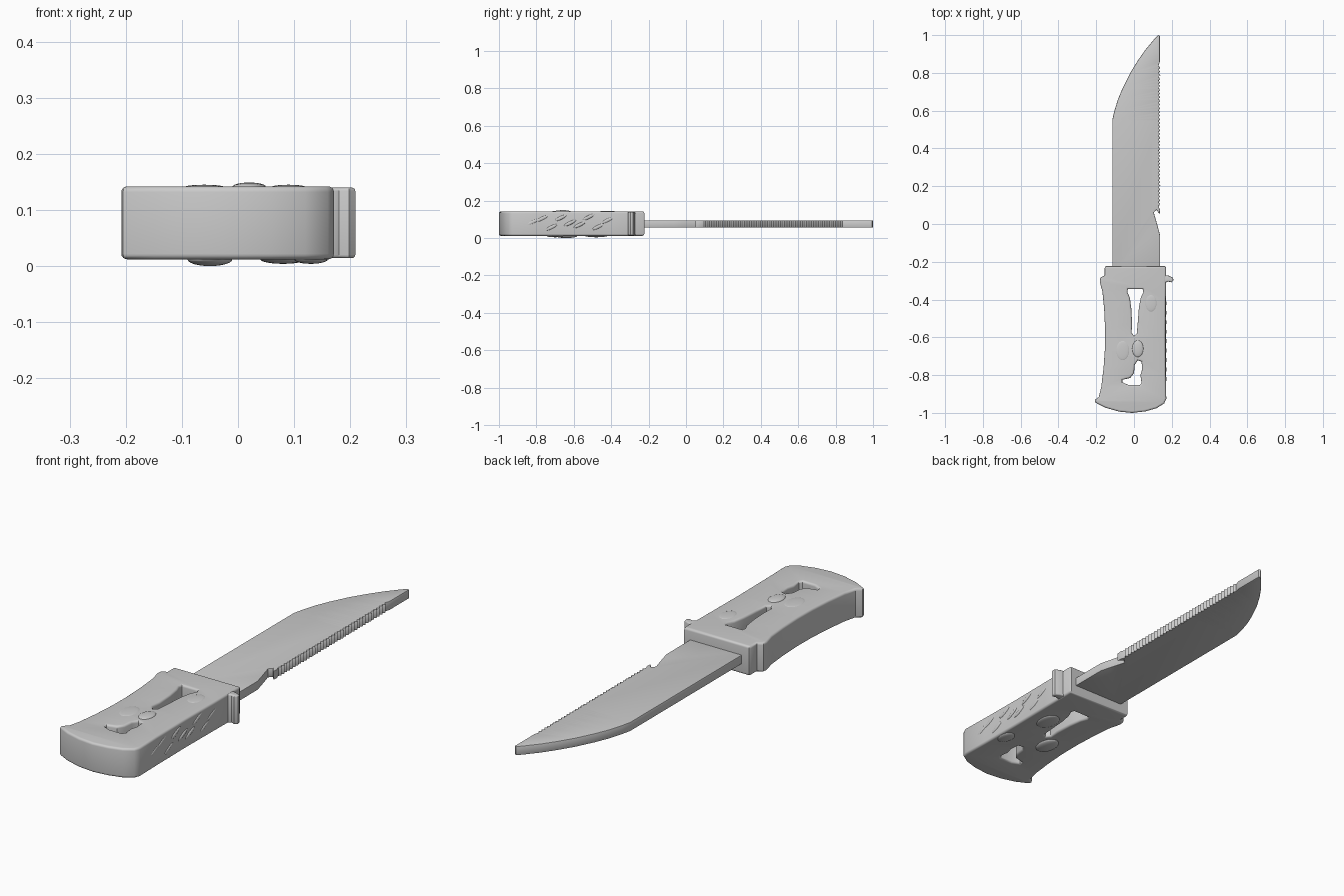
import bpy, bmesh, math
from mathutils import Matrix

cube = bpy.data.objects.get("Cube")
if cube:
    bpy.data.objects.remove(cube, do_unlink=True)

grey = bpy.data.materials.new("plain grey")
grey.use_nodes = True
colour = (0.6, 0.6, 0.6, 1)
grey.diffuse_color = colour
grey.node_tree.nodes["Principled BSDF"].inputs["Base Color"].default_value = colour


def finish(ob, angle):
    """Assign the material and shade smoothly, keeping sharp edges."""
    ob.data.materials.clear()
    ob.data.materials.append(grey)
    bpy.ops.object.select_all(action='DESELECT')
    ob.select_set(True)
    bpy.context.view_layer.objects.active = ob
    bpy.ops.object.shade_smooth_by_angle(angle=math.radians(angle))


def slab(name, loops, z0, z1, round_edge, steps):
    """Extrude flat outlines (first is the rim, the rest are holes) with rounded edges."""
    cu = bpy.data.curves.new(name, 'CURVE')
    cu.dimensions = '2D'
    cu.fill_mode = 'BOTH'
    cu.extrude = (z1 - z0) / 2 - round_edge
    cu.bevel_depth = round_edge
    cu.bevel_resolution = steps
    cu.offset = -round_edge
    for loop in loops:
        sp = cu.splines.new('POLY')
        sp.points.add(len(loop) - 1)
        for p, (x, y) in zip(sp.points, loop):
            p.co = (x, y, 0, 1)
        sp.use_cyclic_u = True
    ob = bpy.data.objects.new(name, cu)
    ob.location.z = (z0 + z1) / 2
    bpy.context.collection.objects.link(ob)
    bpy.ops.object.select_all(action='DESELECT')
    ob.select_set(True)
    bpy.context.view_layer.objects.active = ob
    bpy.ops.object.convert(target='MESH')
    ob = bpy.context.object
    bm = bmesh.new()
    bm.from_mesh(ob.data)
    bmesh.ops.remove_doubles(bm, verts=bm.verts, dist=0.0001)
    bmesh.ops.recalc_face_normals(bm, faces=bm.faces)
    bm.to_mesh(ob.data)
    bm.free()
    finish(ob, 35)
    return ob


# Blade: straight edge, curved tip, saw-toothed edge and a hooked notch
blade = [(-0.115, -0.26), (0.138, -0.26), (0.138, -0.06), (0.125, -0.01), (0.105, 0.06),
         (0.118, 0.075), (0.136, 0.052), (0.138, 0.075), (0.13, 0.095)]
teeth = 38
for i in range(teeth):
    y = 0.1 + 0.0195 * i
    blade += [(0.139, y + 0.005), (0.130, y + 0.0165)]
blade += [(0.137, 0.86), (0.137, 0.995), (0.128, 1.0), (0.11, 0.982), (0.06, 0.922),
          (0.02, 0.865), (-0.02, 0.8), (-0.06, 0.72), (-0.085, 0.66), (-0.105, 0.595), (-0.115, 0.55)]
slab("blade", [blade], 0.055, 0.095, 0.004, 1)

# Handle: flared pommel, concave grip, squared collar and two cut-outs
handle = [(-0.15, -0.223), (-0.155, -0.232), (-0.155, -0.272), (-0.178, -0.284), (-0.181, -0.305),
          (-0.167, -0.36), (-0.158, -0.45), (-0.153, -0.56), (-0.154, -0.66), (-0.161, -0.76),
          (-0.173, -0.86), (-0.186, -0.915), (-0.208, -0.932), (-0.205, -0.945), (-0.15, -0.973),
          (-0.08, -0.993), (-0.01, -1.0), (0.06, -0.992), (0.12, -0.975), (0.16, -0.95),
          (0.171, -0.925), (0.168, -0.8), (0.166, -0.6), (0.168, -0.4), (0.17, -0.232), (0.165, -0.223)]
slot = [(-0.032, -0.345), (0.046, -0.345), (0.05, -0.36), (0.036, -0.39), (0.026, -0.44), (0.02, -0.52),
        (0.015, -0.58), (0.0, -0.592), (-0.013, -0.575), (-0.01, -0.53), (-0.014, -0.45),
        (-0.022, -0.39), (-0.035, -0.36)]
finger_hole = [(0.02, -0.722), (0.04, -0.728), (0.043, -0.77), (0.034, -0.80), (0.04, -0.842),
               (0.03, -0.853), (-0.03, -0.852), (-0.062, -0.838), (-0.062, -0.825), (-0.02, -0.815),
               (0.0, -0.79), (0.004, -0.745)]
slab("handle", [handle, slot, finger_hole], 0.012, 0.142, 0.010, 3)

# Guard lug projecting from the collar
lug = [(0.15, -0.268), (0.185, -0.274), (0.206, -0.284), (0.209, -0.298), (0.198, -0.309),
       (0.18, -0.304), (0.165, -0.312), (0.15, -0.31)]
slab("guard_lug", [lug], 0.014, 0.140, 0.006, 2)


def bump(name, x, y, z, sx, sy, sz, turn=0.0):
    """Shallow rounded swelling on the grip surface."""
    me = bpy.data.meshes.new(name)
    bm = bmesh.new()
    bmesh.ops.create_uvsphere(bm, u_segments=20, v_segments=12, radius=1)
    bmesh.ops.transform(bm, verts=bm.verts, matrix=Matrix.Translation((x, y, z)) @
                        Matrix.Rotation(turn, 4, 'X') @ Matrix.Diagonal((sx, sy, sz, 1)))
    bm.to_mesh(me)
    bm.free()
    ob = bpy.data.objects.new(name, me)
    bpy.context.collection.objects.link(ob)
    finish(ob, 60)


# Worn texture: low swellings on both faces and slanted ridges along the grip side
for i, (x, y, r) in enumerate([(0.02, -0.66, 0.03), (-0.06, -0.67, 0.035), (0.09, -0.42, 0.03)]):
    bump(f"top_swelling_{i + 1}", x, y, 0.141, r, r * 1.5, 0.008 if i == 0 else 0.004)
for i, (x, y, r) in enumerate([(-0.05, -0.64, 0.04), (0.08, -0.48, 0.04), (0.13, -0.7, 0.03)]):
    bump(f"underside_swelling_{i + 1}", x, y, 0.012, r, r * 1.5, 0.012 if i == 0 else 0.008)
for i in range(9):
    bump(f"side_ridge_{i + 1}", 0.166, -0.82 + 0.05 * i, 0.085 + 0.028 * math.sin(i * 2.4),
         0.005, 0.035, 0.009, 0.45)
